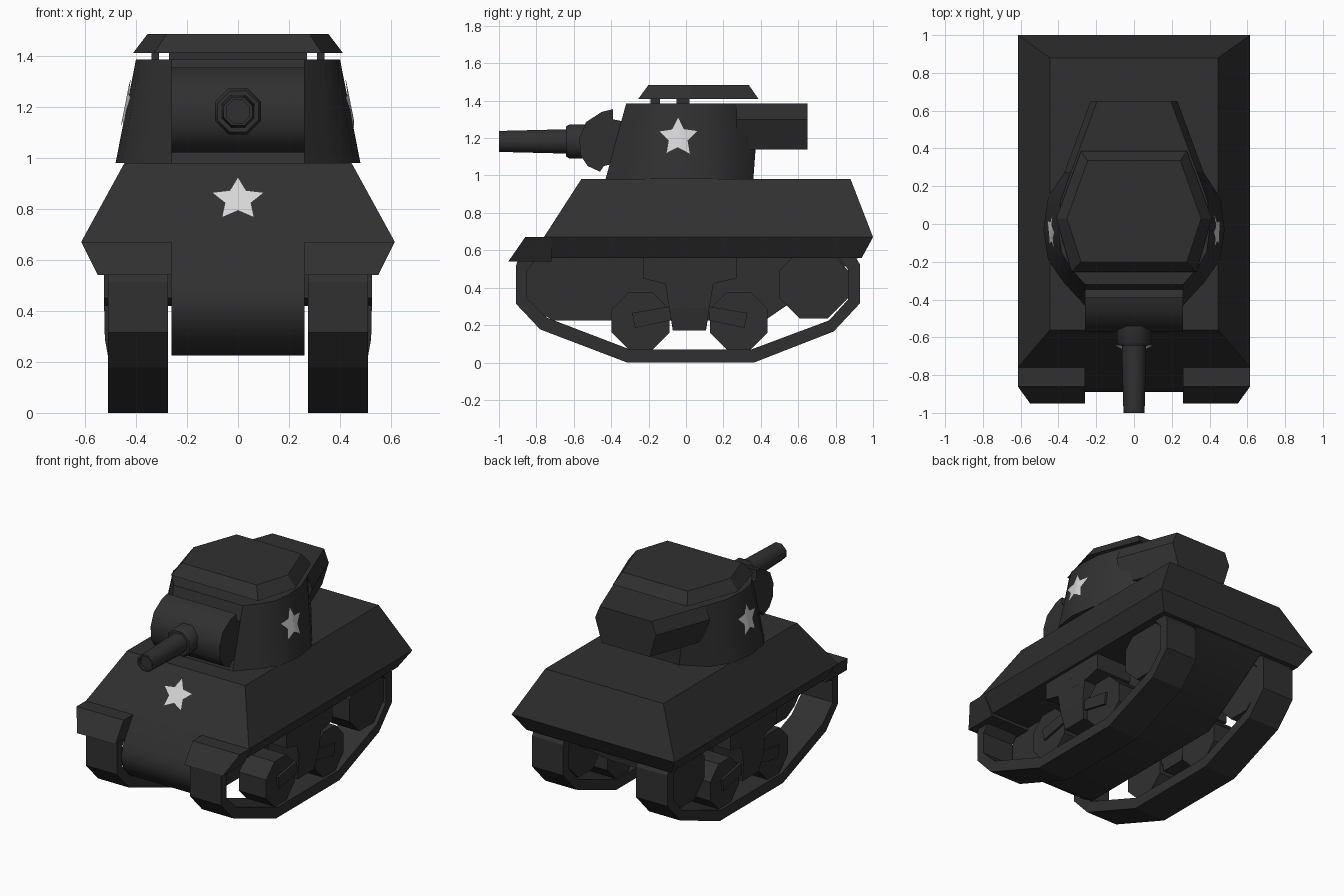
import bpy, bmesh, math
from mathutils import Vector
from mathutils.bvhtree import BVHTree

if "Cube" in bpy.data.objects:
    bpy.data.objects.remove(bpy.data.objects["Cube"])


def material(name, v):
    m = bpy.data.materials.new(name)
    m.diffuse_color = (v, v, v, 1)
    m.use_nodes = True
    m.node_tree.nodes["Principled BSDF"].inputs["Base Color"].default_value = m.diffuse_color
    return m


DARK = material("charcoal grey", 0.03)
PALE = material("pale grey", 0.68)


def finish(bm, name, mat, smooth=None):
    me = bpy.data.meshes.new(name)
    bm.to_mesh(me)
    bm.free()
    me.materials.append(mat)
    ob = bpy.data.objects.new(name, me)
    bpy.context.collection.objects.link(ob)
    if smooth:
        bpy.ops.object.select_all(action='DESELECT')
        ob.select_set(True)
        bpy.context.view_layer.objects.active = ob
        bpy.ops.object.shade_smooth_by_angle(angle=math.radians(smooth))
    return ob


def loft(name, rings, smooth=None):
    """Closed solid through rings that have equal point counts."""
    bm = bmesh.new()
    vs = [[bm.verts.new(p) for p in r] for r in rings]
    n = len(rings[0])
    for a, b in zip(vs, vs[1:]):
        for i in range(n):
            j = (i + 1) % n
            bm.faces.new((a[i], a[j], b[j], b[i]))
    bm.faces.new(vs[0])
    bm.faces.new(vs[-1])
    bmesh.ops.recalc_face_normals(bm, faces=bm.faces)
    return finish(bm, name, DARK, smooth)


def rect(x0, x1, y0, y1, z):
    return [(x0, y0, z), (x1, y0, z), (x1, y1, z), (x0, y1, z)]


def extrude_x(name, prof, x0, x1, smooth=None):
    return loft(name, [[(x, y, z) for y, z in prof] for x in (x0, x1)], smooth)


def plan(half, z):
    """Mirror half a plan outline across x = 0."""
    return [(x, y, z) for x, y in half] + [(-x, y, z) for x, y in reversed(half)]


def octagon(cy, cz, apothem):
    r = apothem / math.cos(math.pi / 8)
    return [(cy + r * math.cos((i + .5) * math.pi / 4),
             cz + r * math.sin((i + .5) * math.pi / 4)) for i in range(8)]


def star(name, target, origin, u, v, ray, ru, rv):
    """Thin star draped on the target by casting rays."""
    tree = BVHTree.FromPolygons([p.co for p in target.data.vertices],
                                [list(f.vertices) for f in target.data.polygons])
    bm = bmesh.new()
    mid = bm.verts.new(origin)
    tips = []
    for i in range(10):
        k = 1 if i % 2 == 0 else .5
        a = i * math.pi / 5
        tips.append(bm.verts.new(origin + u * ru * k * math.sin(a) + v * rv * k * math.cos(a)))
    for i in range(10):
        bm.faces.new((mid, tips[i], tips[(i + 1) % 10]))
    bmesh.ops.subdivide_edges(bm, edges=bm.edges[:], cuts=3, use_grid_fill=True)
    for w in bm.verts:
        hit, nor, _, _ = tree.ray_cast(w.co, ray)
        if hit:
            w.co = hit - ray * .008
    bm.normal_update()
    for f in bm.faces:
        if f.normal.dot(ray) > 0:
            f.normal_flip()
    return finish(bm, name, PALE, 40)


# Hull: sloped upper box with undercut skirt, and rounded nose tub
upper = loft("upper_hull", [rect(-.445, .445, -.56, .88, .98),
                            rect(-.615, .615, -.76, 1.0, .67),
                            rect(-.545, .545, -.83, .94, .56)])
extrude_x("lower_hull", [(-.76, .67), (-.865, .507), (-.89, .43), (-.865, .35), (-.80, .275),
                         (-.71, .225), (.42, .225), (.92, .56), (.88, .62)], -.26, .26, 40)

# Running gear, both sides
TRACK = [(-.89, .575), (-.91, .515), (-.91, .315), (-.78, .177), (-.315, .0), (.364, .0),
         (.79, .166), (.93, .316), (.93, .525), (.90, .575),
         (.80, .575), (.865, .50), (.865, .335), (.765, .225), (.35, .07), (-.30, .07),
         (-.745, .24), (-.852, .345), (-.852, .49), (-.78, .575)]
for s, side in ((1, "left"), (-1, "right")):
    loft(side + "_fender", [rect(s * .26, s * .615, -.86, -.72, .67),
                            rect(s * .26, s * .55, -.95, -.72, .54)])
    extrude_x(side + "_track", TRACK, s * .275, s * .51)
    extrude_x(side + "_rear_wheel", octagon(.683, .418, .182), s * .28, s * .49)
    extrude_x(side + "_bracket_top", [(-.23, .58), (-.23, .45), (-.11, .42), (.14, .42),
                                      (.27, .45), (.27, .58)], s * .25, s * .525)
    loft(side + "_bracket_stem", [rect(s * .30, s * .525, -.112, .148, .43),
                                  rect(s * .30, s * .522, -.09, .125, .29),
                                  rect(s * .30, s * .50, -.07, .107, .17)])
    for c, d, end in ((-.243, 1, "front"), (.283, -1, "back")):
        extrude_x(f"{side}_{end}_road_wheel", octagon(c, .223, .154), s * .285, s * .49)
        extrude_x(f"{side}_{end}_arm", [(c - d * .045, .265), (c + d * .16, .30),
                                        (c + d * .16, .225), (c - d * .03, .185)],
                  s * .30, s * .505)

# Turret with rear bustle
turret = loft("turret", [
    plan([(.26, -.43), (.37, -.31), (.455, -.19), (.48, -.03), (.455, .14), (.37, .27), (.2, .36)], .98),
    plan([(.26, -.32), (.33, -.24), (.385, -.15), (.40, -.03), (.39, .12), (.34, .26), (.27, .39)], 1.385)], 40)
loft("bustle", [[(w - .035, y, 1.385), (w, y, 1.30), (w - .05, y, 1.14),
                 (.05 - w, y, 1.14), (-w, y, 1.30), (.035 - w, y, 1.385)]
                for w, y in ((.37, .27), (.23, .65))])

# Raised roof cover on supports
loft("roof_cover", [plan([(.33, -.255), (.412, .03), (.28, .387)], 1.41),
                    plan([(.28, -.2), (.355, .03), (.245, .335)], 1.485)])
loft("front_roof_support", [rect(-.27, .27, -.19, -.14, z) for z in (1.37, 1.42)])
for s, side in ((1, "left"), (-1, "right")):
    loft(side + "_roof_post", [rect(s * .31, s * .34, -.05, .02, z) for z in (1.37, 1.42)])

# Gun: curved mantlet, collar and tapered barrel
extrude_x("mantlet", [(-.39, 1.355), (-.45, 1.34), (-.535, 1.285), (-.57, 1.20), (-.565, 1.11),
                      (-.525, 1.05), (-.46, 1.02), (-.44, 1.05), (-.36, 1.07), (-.34, 1.29),
                      (-.39, 1.30)], -.26, .26, 42)


def tube(name, stations):
    loft(name, [[(x, y, z) for x, z in octagon(0, 1.182, r)] for y, r in stations], 50)


tube("gun_collar", [(-.50, .09), (-.625, .09), (-.642, .08)])
tube("gun_barrel", [(-.60, .066), (-1.0, .056), (-1.0, .045), (-.98, .045)])

# Painted stars on the glacis and turret sides
Z = Vector((0, 0, 1))
star("front_star", upper, Vector((0, -1.5, .837)), Vector((1, 0, 0)), Z, Vector((0, 1, 0)), .108, .088)
for s, side in ((1, "left"), (-1, "right")):
    star(side + "_star", turret, Vector((s * 1.5, -.043, 1.204)), Vector((0, 1, 0)), Z,
         Vector((-s, 0, 0)), .108, .108)
